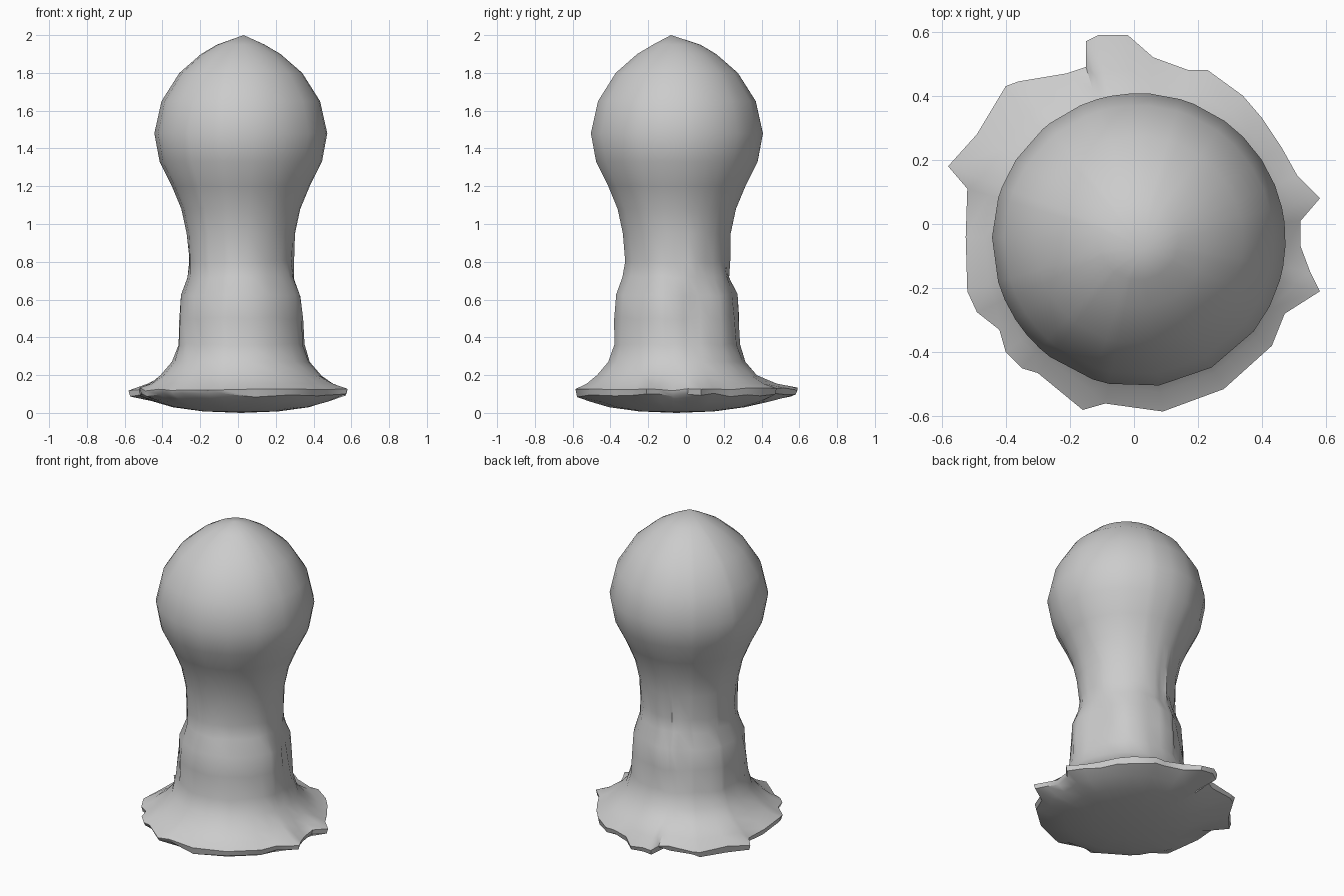
import bpy
import bmesh
import math
import random
from mathutils import Vector

cube = bpy.data.objects.get("Cube")
if cube:
    bpy.data.objects.remove(cube, do_unlink=True)

random.seed(4)
CENTRE = Vector((0.015, -0.05, 0))
RIM_TOP, RIM_BOTTOM = 0.125, 0.095

# Ragged outline of the foot, counter-clockwise seen from above
RIM = [(.52, .01), (.58, .08), (.51, .15), (.46, .24), (.40, .33), (.34, .40),
       (.23, .48), (.17, .48), (.06, .52), (-.02, .59), (-.11, .59), (-.15, .57),
       (-.15, .49), (-.21, .47), (-.36, .445), (-.40, .43), (-.49, .28), (-.58, .18),
       (-.52, .11), (-.525, -.04), (-.52, -.21), (-.49, -.275), (-.42, -.33),
       (-.40, -.40), (-.35, -.45), (-.30, -.465), (-.16, -.58), (-.09, -.56),
       (.09, -.585), (.28, -.515), (.43, -.38), (.47, -.28), (.58, -.21),
       (.55, -.15), (.52, -.07)]
rim = [Vector((x, y, 0)) - CENTRE for x, y in RIM]

# Body profile from the crown down to the flare: height, radius
BODY = [(1.95, .125), (1.9, .21), (1.8, .325), (1.65, .42), (1.48, .458),
        (1.33, .43), (1.2, .365), (1.08, .315), (.95, .287), (.8, .278),
        (.72, .282), (.62, .318), (.5, .33), (.36, .335), (.27, .365), (.2, .425)]


def add_ring(bm, point):
    """Add one ring of vertices, placed by a function of the rim spoke."""
    return [bm.verts.new(CENTRE + point(spoke)) for spoke in rim]


def circle(radius, z):
    """Round ring, slightly lumpy along the lower stem."""
    lump = 0.008 if 0.3 < z < 0.85 else 0.0

    def point(spoke):
        p = spoke.normalized() * (radius + random.uniform(-lump, lump))
        p.z = z + random.uniform(-lump, lump)
        return p
    return point


def outline(scale, z, wobble=0.0):
    """Ring that follows the ragged outline."""
    def point(spoke):
        p = spoke * scale
        p.z = z + random.uniform(-wobble, wobble)
        return p
    return point


def flare(blend, radius, z):
    """Ring between a circle and the ragged outline."""
    def point(spoke):
        p = (spoke.normalized() * radius).lerp(spoke, blend)
        p.z = z
        return p
    return point


def bridge(bm, upper, lower):
    for i in range(len(upper)):
        j = (i + 1) % len(upper)
        bm.faces.new((upper[i], lower[i], lower[j], upper[j]))


def cap(bm, ring, location):
    tip = bm.verts.new(location)
    for i in range(len(ring)):
        bm.faces.new((tip, ring[i], ring[(i + 1) % len(ring)]))


# Head, stem, flared foot and shallow domed underside as one skin
bm = bmesh.new()
rings = [add_ring(bm, circle(radius, z)) for z, radius in BODY]
rings.append(add_ring(bm, flare(0.5, 0.42, 0.155)))
rings.append(add_ring(bm, outline(1.0, RIM_TOP, 0.01)))
rings.append(add_ring(bm, outline(0.985, RIM_BOTTOM, 0.012)))
rings.append(add_ring(bm, flare(0.3, 0.43, 0.06)))
rings.append(add_ring(bm, circle(0.36, 0.03)))
rings.append(add_ring(bm, circle(0.2, 0.008)))
for upper, lower in zip(rings, rings[1:]):
    bridge(bm, upper, lower)
cap(bm, rings[0], (0.03, -0.08, 2))
cap(bm, rings[-1], CENTRE)

# Shallow dent on the left side of the stem
dent = Vector((0.31, 0.05, 0.53))
for v in bm.verts:
    distance = (v.co - dent).length
    if distance < 0.16:
        v.co.x -= 0.03 * math.cos(distance / 0.16 * math.pi / 2)

bmesh.ops.recalc_face_normals(bm, faces=bm.faces)
mesh = bpy.data.meshes.new("body")
bm.to_mesh(mesh)
bm.free()

# Plain grey material
grey = bpy.data.materials.new("plain grey")
grey.use_nodes = True
colour = (0.6, 0.6, 0.6, 1)
grey.diffuse_color = colour
for node in grey.node_tree.nodes:
    if node.type == 'BSDF_PRINCIPLED':
        node.inputs["Base Color"].default_value = colour
mesh.materials.append(grey)

body = bpy.data.objects.new("round_headed_body", mesh)
bpy.context.collection.objects.link(body)
bpy.ops.object.select_all(action='DESELECT')
body.select_set(True)
bpy.context.view_layer.objects.active = body
bpy.ops.object.shade_smooth_by_angle(angle=math.radians(40))
